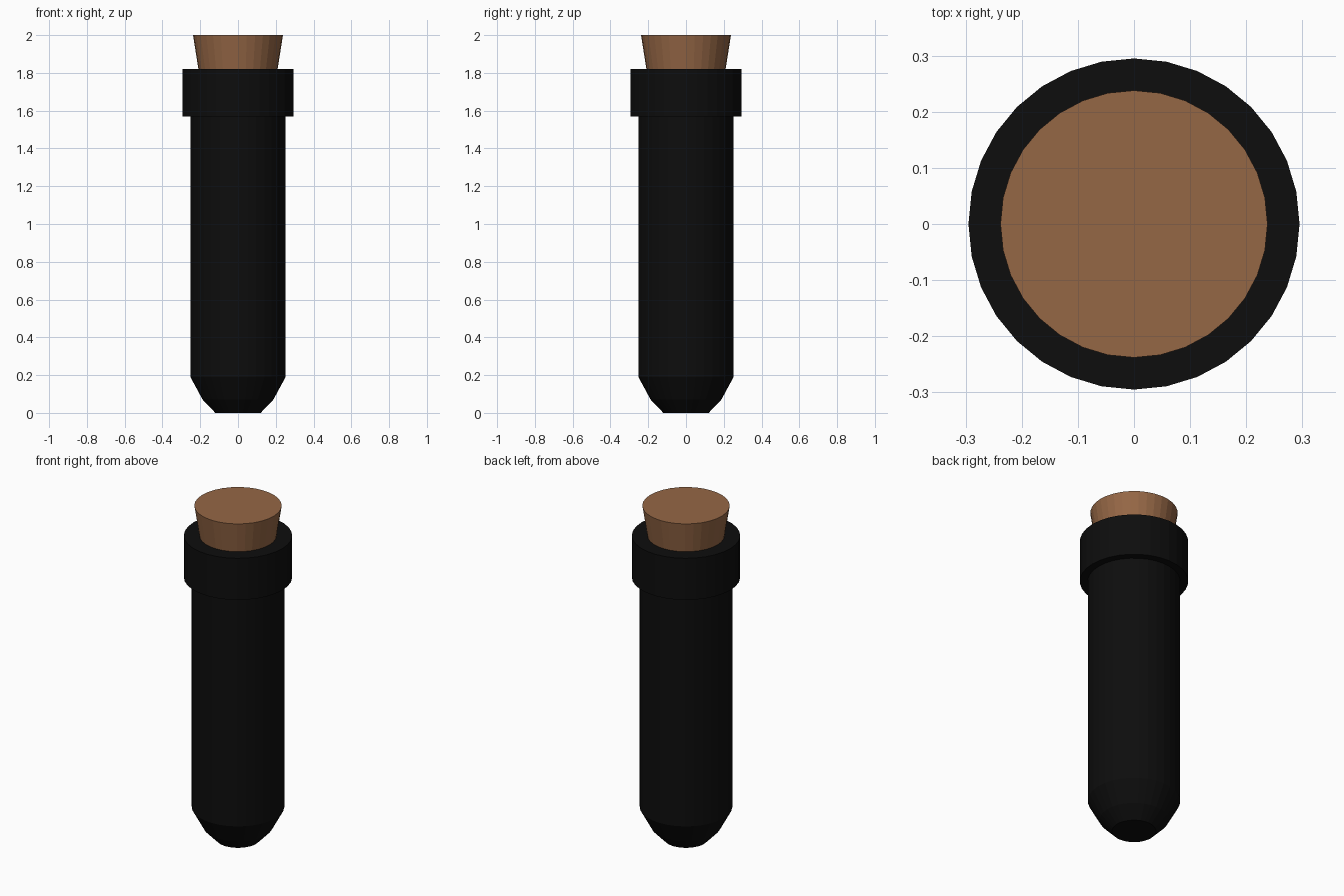
import bpy, bmesh
from math import cos, sin, tau

if "Cube" in bpy.data.objects:
    bpy.data.objects.remove(bpy.data.objects["Cube"])

SIDES = 32


def material(name, rgb):
    m = bpy.data.materials.new(name)
    m.diffuse_color = (*rgb, 1)
    m.use_nodes = True
    m.node_tree.nodes["Principled BSDF"].inputs["Base Color"].default_value = m.diffuse_color
    return m


def lathe(name, profile, mat):
    """Revolve a (radius, z) profile, bottom to top, and cap both ends."""
    bm = bmesh.new()
    rings = [[bm.verts.new((r * cos(tau * i / SIDES), r * sin(tau * i / SIDES), z))
              for i in range(SIDES)] for r, z in profile]
    for low, high in zip(rings, rings[1:]):
        for i in range(SIDES):
            j = (i + 1) % SIDES
            bm.faces.new((low[i], low[j], high[j], high[i]))
    bm.faces.new(rings[0][::-1])
    bm.faces.new(rings[-1])
    mesh = bpy.data.meshes.new(name)
    bm.to_mesh(mesh)
    bm.free()
    mesh.materials.append(mat)
    obj = bpy.data.objects.new(name, mesh)
    bpy.context.collection.objects.link(obj)
    return obj


glass = material("dark_glass", (0.004, 0.004, 0.004))
cork = material("cork", (0.3, 0.135, 0.06))

# Tube with faceted round bottom and stepped collar
lathe("tube", [(0.12, 0), (0.187, 0.07), (0.252, 0.19), (0.252, 1.57),
               (0.295, 1.57), (0.295, 1.82)], glass)

# Tapered stopper seated in the mouth
lathe("stopper", [(0.205, 1.79), (0.238, 2.0)], cork)
